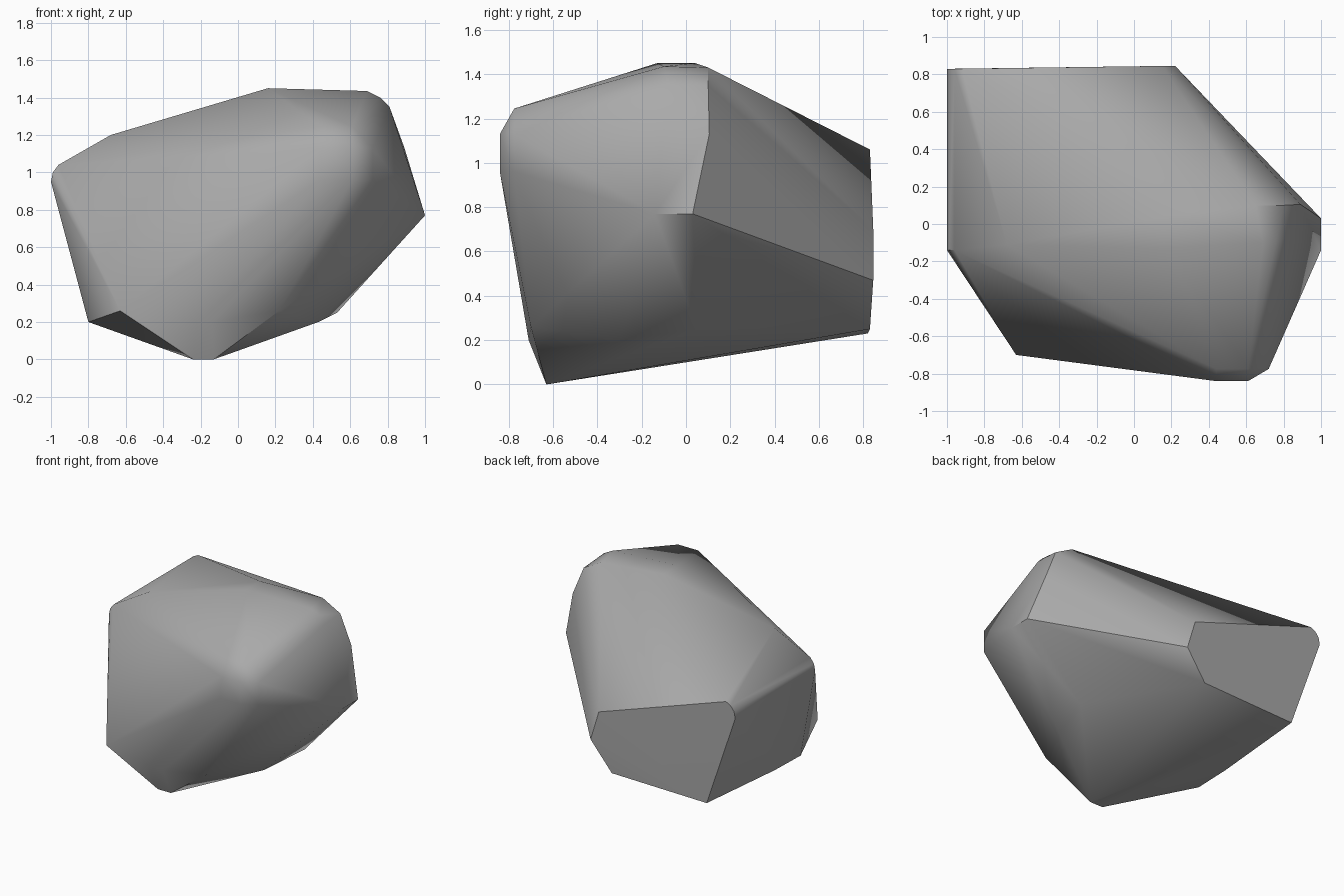
import bpy
import bmesh
from math import radians

cube = bpy.data.objects.get("Cube")
if cube:
    bpy.data.objects.remove(cube, do_unlink=True)

stone = bpy.data.materials.new("stone_grey")
stone.use_nodes = True
stone.diffuse_color = (0.4, 0.4, 0.4, 1)
bsdf = stone.node_tree.nodes["Principled BSDF"]
bsdf.inputs["Base Color"].default_value = (0.4, 0.4, 0.4, 1)
bsdf.inputs["Roughness"].default_value = 0.9

# Corner points of the boulder, grouped by region
crown = [(.16, -.13, 1.45), (.16, .04, 1.45), (.69, -.1, 1.435), (.65, .1, 1.43),
         (.76, -.09, 1.4), (.81, -.08, 1.35), (.8, .1, 1.35), (-.68, -.11, 1.2)]
side = [(.89, .105, 1.13), (1, .03, .77), (1, -.14, .77)]
base = [(-.24, -.63, 0), (-.13, -.63, 0), (-.22, -.71, .2), (-.14, -.71, .2),
        (.22, -.7, .26), (-.63, -.7, .26), (-.8, -.25, .2), (-.79, .05, .2),
        (.43, -.3, .2), (.53, .05, .25)]
back = [(.15, .845, .7), (.22, .845, .47), (.05, .83, .25), (-.75, .82, .23)]

# Blunt nose at the front: a chamfered block corner
nose = [(x, -.84, z) for x in (.44, .61) for z in (.96, 1.13)]
nose += [(.72, -.775, .96), (.72, -.775, 1.13), (.61, -.775, 1.245), (.44, -.775, 1.245)]

# Rounded upper rim along the left-hand end
rim = [(x, y, z) for y in (-.14, .83) for x, z in ((-1, .95), (-.99, 1), (-.96, 1.04))]
rim.append((-.92, .83, 1.06))

# Wrap the points in one convex skin
mesh = bpy.data.meshes.new("boulder")
bm = bmesh.new()
for p in crown + side + base + back + nose + rim:
    bm.verts.new(p)
hull = bmesh.ops.convex_hull(bm, input=bm.verts[:])
bmesh.ops.delete(bm, geom=[v for v in bm.verts if not v.link_faces], context='VERTS')
bmesh.ops.dissolve_limit(bm, angle_limit=radians(1.5), verts=bm.verts[:], edges=bm.edges[:])
bmesh.ops.recalc_face_normals(bm, faces=bm.faces[:])
bm.to_mesh(mesh)
bm.free()

boulder = bpy.data.objects.new("boulder", mesh)
bpy.context.collection.objects.link(boulder)
mesh.materials.append(stone)

# Smooth the worn edges, keep the broken ones crisp
bpy.ops.object.select_all(action='DESELECT')
boulder.select_set(True)
bpy.context.view_layer.objects.active = boulder
bpy.ops.object.shade_smooth_by_angle(angle=radians(38))
